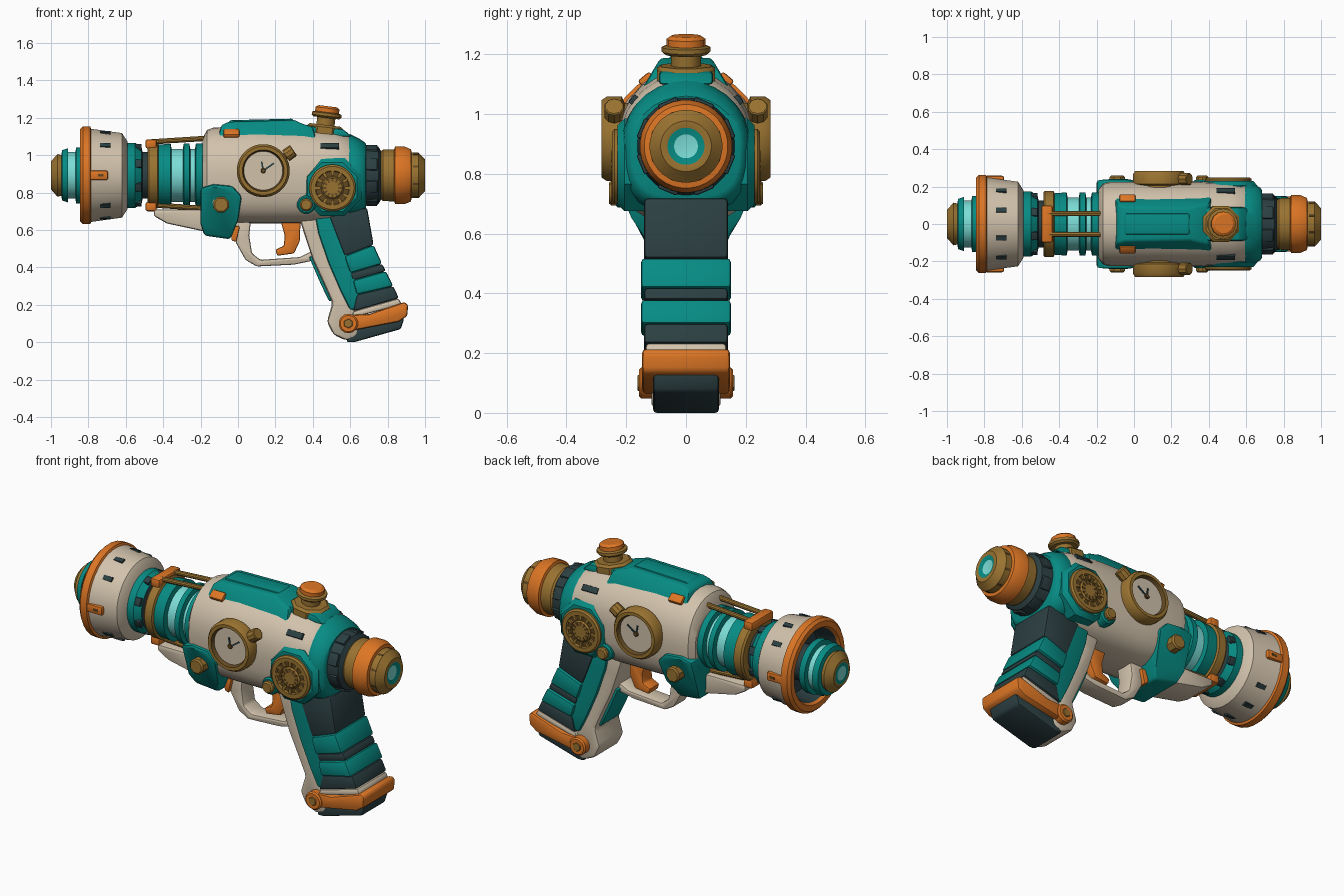
import bpy, bmesh, math
from mathutils import Matrix, Vector

if "Cube" in bpy.data.objects:
    bpy.data.objects.remove(bpy.data.objects["Cube"])

AX = 0.892  # height of the barrel axis
T, R = Matrix.Translation, Matrix.Rotation
ALONG_X = T((0, 0, AX)) @ R(math.pi / 2, 4, 'Y')
COLOURS = {
    "teal": (0.002, 0.26, 0.23), "cream": (0.64, 0.54, 0.41),
    "orange": (0.72, 0.18, 0.018), "gold": (0.32, 0.17, 0.03),
    "dark": (0.025, 0.05, 0.055), "cyan": (0.2, 0.72, 0.68),
    "bronze": (0.12, 0.065, 0.016),
}
NAMES = list(COLOURS)
MATS = {}
for key, rgb in COLOURS.items():
    m = bpy.data.materials.new(key)
    m.use_nodes = True
    m.diffuse_color = (*rgb, 1)
    bsdf = m.node_tree.nodes["Principled BSDF"]
    bsdf.inputs["Base Color"].default_value = (*rgb, 1)
    bsdf.inputs["Roughness"].default_value = 0.6
    MATS[key] = m


def finish(name, bm, matrix=None, bevel=0):
    """Clean, bevel, colour and link a mesh."""
    bmesh.ops.remove_doubles(bm, verts=bm.verts, dist=0.0001)
    bmesh.ops.recalc_face_normals(bm, faces=bm.faces)
    if bevel:
        edges = [e for e in bm.edges if e.calc_face_angle(0) > 0.5]
        bmesh.ops.bevel(bm, geom=edges, offset=bevel, segments=2, profile=0.5,
                        affect='EDGES', clamp_overlap=True, material=-1)
    if matrix:
        bm.transform(matrix)
    used = sorted({f.material_index for f in bm.faces})
    for f in bm.faces:
        f.material_index = used.index(f.material_index)
    me = bpy.data.meshes.new(name)
    bm.to_mesh(me)
    bm.free()
    for i in used:
        me.materials.append(MATS[NAMES[i]])
    me.shade_smooth()
    me.set_sharp_from_angle(angle=math.radians(35))
    ob = bpy.data.objects.new(name, me)
    bpy.context.scene.collection.objects.link(ob)


def skin(bm, rings, mats):
    """Join rings of equal length with quads, one colour per step."""
    rings = [[bm.verts.new(p) for p in ring] for ring in rings]
    n = len(rings[0])
    for a, b, mat in zip(rings, rings[1:], mats):
        for i in range(n):
            j = (i + 1) % n
            bm.faces.new((a[i], a[j], b[j], b[i])).material_index = NAMES.index(mat)
    return rings


def lathe(name, prof, matrix=ALONG_X, n=32):
    """Revolve (height, radius, colour after this point) about local z."""
    bm = bmesh.new()
    angles = [math.tau * (i + 0.5) / n for i in range(n)]
    skin(bm, [[(max(r, 1e-6) * math.cos(a), max(r, 1e-6) * math.sin(a), h) for a in angles]
              for h, r, _ in prof], [p[2] for p in prof])
    finish(name, bm, matrix)


def disc(name, mat, h0, h1, r, matrix, n=24, chamfer=0.008):
    lathe(name, [(h0, 0, mat), (h0, r, mat), (h1 - chamfer, r, mat),
                 (h1, r - chamfer, mat), (h1, 0, mat)], matrix, n)


def prism(name, outline, half, mat, bevel=0.012):
    """Extrude an x-z outline across y; half may vary with height."""
    w = half if callable(half) else (lambda z: half)
    bm = bmesh.new()
    rings = skin(bm, [[(x, s * w(z), z) for x, z in outline] for s in (-1, 1)], [mat])
    for ring in rings:
        bm.faces.new(ring).material_index = NAMES.index(mat)
    finish(name, bm, None, bevel)


def box(name, size, matrix, mat, bevel=0.0):
    bm = bmesh.new()
    bmesh.ops.create_cube(bm, size=1, matrix=Matrix.Diagonal((*size, 1)))
    for f in bm.faces:
        f.material_index = NAMES.index(mat)
    finish(name, bm, matrix, bevel)


def rod(name, a, b, r, mat, n=10):
    a, d = Vector(a), Vector(b) - Vector(a)
    disc(name, mat, 0, d.length, r, T(a) @ d.to_track_quat('Z', 'Y').to_matrix().to_4x4(), n, 0.004)


def loft(name, stations, mat, top_power=1.0):
    """Round-topped, squarer-bottomed hull through (x, half width, top, bottom)."""
    bm, rings = bmesh.new(), []
    for x, w, top, bot in stations:
        ring = []
        for i in range(28):
            c, s = math.cos(math.tau * i / 28), math.sin(math.tau * i / 28)
            p = top_power if s >= 0 else 0.65
            ring.append((x, math.copysign(abs(c) ** p, c) * w,
                         0.9 + abs(s) ** p * (top - 0.9 if s > 0 else bot - 0.9)))
        rings.append(ring)
    rings = skin(bm, rings, [mat] * len(rings))
    for ring in (rings[0], rings[-1]):
        bm.faces.new(ring).material_index = NAMES.index(mat)
    finish(name, bm)


# Muzzle: bell, inner emitter and neck
lathe("muzzle_bell", [(-.59, 0, "cream"), (-.59, .18, "cream"), (-.62, .227, "cream"),
                      (-.785, .25, "orange"), (-.79, .262, "orange"), (-.83, .262, "orange"),
                      (-.845, .247, "orange"), (-.845, .215, "orange"), (-.83, .205, "dark"),
                      (-.72, .18, "dark"), (-.72, 0, "dark")])
lathe("muzzle_emitter", [(-.72, .1, "dark"), (-.83, .1, "teal"), (-.83, .15, "teal"),
                         (-.865, .15, "teal"), (-.87, .125, "cyan"), (-.91, .125, "teal"),
                         (-.91, .145, "teal"), (-.94, .135, "teal"), (-.945, .11, "gold"),
                         (-.965, .115, "gold"), (-1, .075, "gold"), (-1, .06, "teal"),
                         (-1, .04, "cyan"), (-.99, 0, "cyan")])
lathe("muzzle_neck", [(-.6, 0, "teal"), (-.6, .175, "teal"), (-.55, .175, "teal"),
                      (-.515, .15, "dark"), (-.51, .125, "dark"), (-.48, .125, "dark"), (-.48, 0, "dark")])
for i in range(8):
    turn = T((0, 0, AX)) @ R(math.tau * (i + .5) / 8, 4, 'X')
    box("neck_lug", (.04, .045, .02), turn @ T((-.535, 0, .163)), "dark", .004)
    box("rear_notch", (.03, .012, .01), turn @ T((.95, 0, .118)), "bronze")
    box("rear_rib", (.06, .07, .03), turn @ T((.715, 0, .15)), "dark", .006)
for deg in (18, 48, 132, 162):
    for s in (1, -1):
        box("bell_slot", (.055, .026, .014), T((0, 0, AX)) @ R(math.radians(s * deg), 4, 'X')
            @ T((-.71, 0, .238)), "dark")
for s in (1, -1):
    lug = T((-.745, s * .243, AX))
    box("bell_lug", (.1, .03, .05), lug, "orange", .01)
    box("bell_lug_slot", (.03, .034, .014), lug @ T((.012, 0, 0)), "bronze")

# Energy coil with gold collar
lathe("energy_coil", [(-.485, 0, "gold"), (-.485, .17, "gold"), (-.475, .178, "gold"),
                      (-.43, .178, "gold"), (-.425, .165, "teal"), (-.36, .17, "teal"),
                      (-.355, .142, "cyan"), (-.295, .142, "teal"), (-.29, .17, "teal"),
                      (-.26, .17, "teal"), (-.255, .142, "cyan"), (-.23, .142, "teal"),
                      (-.225, .17, "teal"), (-.16, .17, "teal"), (-.16, 0, "teal")])
for z0, z1 in ((1.06, 1.09), (.725, .715)):
    box("coil_bracket", (.06, .2, .05), T((-.465, 0, z0)), "orange", .012)
    for s in (1, -1):
        rod("coil_rod", (-.48, s * .055, z0 + .01), (-.17, s * .055, z1), .014, "gold")
prism("under_rail", [(-.45, .71), (-.19, .71), (-.17, .59), (-.38, .635), (-.45, .675)], .1, "cream")

# Body hull, rear shell and top plate
loft("body", [(-.19, .185, 1.09, .69), (-.165, .217, 1.135, .655), (-.13, .225, 1.148, .64),
              (.1, .226, 1.153, .635), (.35, .226, 1.147, .635), (.52, .22, 1.128, .65),
              (.59, .212, 1.108, .68), (.61, .2, 1.09, .69)], "cream", .93)
loft("rear_shell", [(.55, .2, 1.1, .68), (.6, .214, 1.112, .67), (.645, .21, 1.09, .68),
                    (.675, .195, 1.07, .7), (.685, .18, 1.06, .72)], "teal")
prism("top_plate", [(-.11, 1.08), (-.09, 1.16), (-.05, 1.178), (.3, 1.188), (.34, 1.17),
                    (.4, 1.15), (.42, 1.08)], lambda z: .15 - (z - 1.08) * .6, "teal")
prism("top_ridge", [(-.07, 1.16), (-.04, 1.187), (.29, 1.195), (.32, 1.16)], .055, "teal", .006)
prism("knob_saddle", [(.36, 1.09), (.38, 1.155), (.56, 1.14), (.61, 1.1)], .09, "teal")

# Rear cap
lathe("rear_cap", [(.67, 0, "dark"), (.67, .165, "dark"), (.75, .155, "dark"), (.765, .13, "gold"),
                   (.775, .138, "gold"), (.835, .14, "orange"), (.84, .155, "orange"),
                   (.89, .155, "orange"), (.925, .14, "orange"), (.928, .122, "gold"),
                   (.965, .122, "gold"), (1, .085, "gold"), (1, .062, "teal"), (.99, .04, "cyan"),
                   (.995, 0, "cyan")])

# Tilted knob on top
KNOB = T((.46, 0, 1.1)) @ R(math.radians(7), 4, 'Y')
lathe("knob_base", [(0, 0, "gold"), (0, .105, "gold"), (.05, .105, "gold"), (.062, .09, "gold"),
                    (.062, 0, "gold")], KNOB, 8)
lathe("knob", [(.05, .05, "gold"), (.1, .05, "gold"), (.1, .07, "gold"), (.11, .082, "gold"),
               (.125, .082, "gold"), (.13, .066, "orange"), (.152, .066, "orange"),
               (.163, .05, "orange"), (.163, 0, "orange")], KNOB, 14)

# Front bracket wrapping under the body
prism("front_bracket", [(-.2, .825), (-.13, .845), (-.03, .835), (.02, .78), (.0, .65), (-.04, .55),
                        (-.18, .57), (-.2, .63)],
      lambda z: .12 + min(1, max(0, (z - .55) / .17)) * .12, "teal", .015)
prism("bracket_wedge", [(-.04, .62), (.01, .62), (-.01, .535), (-.035, .545)], .075, "orange", .006)

# Details on both sides
for s in (1, -1):
    def side(x, z):
        return T((x, 0, z)) @ R(-s * math.pi / 2, 4, 'X')

    disc("bracket_bolt", "gold", .2, .258, .045, side(-.09, .735), 8)

    # Dial with hands and crown
    lathe("dial", [(.17, .12, "gold"), (.205, .12, "gold"), (.215, .142, "gold"), (.265, .142, "gold"),
                   (.283, .13, "gold"), (.283, .112, "bronze"), (.262, .104, "cream"), (.262, 0, "cream")],
          side(.135, .917))
    for ang, length in ((35, .07), (100, .05)):
        box("dial_hand", (length, .006, .009), T((.135, s * .264, .917)) @ R(-math.radians(ang), 4, 'Y')
            @ T((length / 2, 0, 0)), "dark")
    disc("dial_hub", "bronze", .26, .272, .014, side(.135, .917), 10, .003)
    rod("crown_stem", (.23, s * .24, .98), (.27, s * .24, 1.007), .018, "gold")
    rod("crown", (.255, s * .24, .997), (.297, s * .24, 1.026), .034, "gold")

    # Gear housing
    disc("gear_housing", "teal", .1, .23, .168, side(.505, .83), 8, .025)
    lathe("gear_ring", [(.2, .125, "gold"), (.24, .125, "gold"), (.248, .115, "gold"),
                        (.248, .092, "gold"), (.236, .088, "bronze"), (.236, 0, "bronze")], side(.505, .825))
    disc("gear_hub", "gold", .23, .247, .06, side(.505, .825), 16)
    for i in range(12):
        spoke = T((.505, s * .24, .825)) @ R(math.tau * i / 12, 4, 'Y')
        box("gear_tooth", (.03, .012, .016), spoke @ T((.08, 0, 0)), "gold")
        box("gear_notch", (.02, .012, .01), spoke @ T((.043, s * .003, 0)), "bronze")
    disc("small_bolt_seat", "teal", .12, .235, .05, side(.365, .735), 12)
    disc("small_bolt", "gold", .22, .258, .035, side(.365, .735), 10)

    # Vents and tabs on the upper slope
    box("vent", (.1, .016, .034), T((.49, s * .176, 1.048)) @ R(s * math.radians(40), 4, 'X'), "dark", .003)
    box("tab", (.085, .03, .05), T((-.035, s * .133, 1.115)) @ R(s * math.radians(50), 4, 'X'), "orange", .008)

    # Bolt at the foot of the grip
    disc("foot_bolt", "orange", .1, .158, .052, side(.59, .1), 14)
    disc("foot_bolt_core", "gold", .15, .163, .026, side(.59, .1), 6, .003)

# Trigger and guard
prism("trigger_guard", [(-.03, .66), (-.01, .53), (.04, .44), (.1, .405), (.3, .415), (.42, .44),
                        (.42, .5), (.33, .455), (.12, .44), (.075, .475), (.06, .57), (.07, .66)],
      .055, "cream", .01)
prism("trigger", [(.225, .66), (.335, .66), (.33, .54), (.3, .475), (.21, .462), (.2, .495), (.245, .515),
                  (.25, .57)], .045, "orange", .008)

# Grip: frame, core, bands and foot
prism("grip_frame", [(.31, .72), (.5, .72), (.47, .56), (.53, .4), (.6, .26), (.66, .17), (.64, .03),
                     (.58, .008), (.51, .04), (.475, .11), (.505, .21), (.46, .31), (.4, .44), (.36, .56)],
      .115, "cream", .02)
prism("grip_front_strip", [(.38, .455), (.445, .305), (.487, .22), (.53, .22), (.49, .33), (.42, .47)],
      .085, "teal", .006)
prism("grip_core", [(.40, .74), (.66, .74), (.68, .58), (.75, .4), (.83, .22), (.6, .17), (.55, .27),
                    (.485, .42), (.43, .58)], .132, "teal", .015)
LINES = [((.485, .68), (.69, .72)), ((.57, .46), (.725, .52)), ((.6, .37), (.77, .42)),
         ((.615, .33), (.79, .38)), ((.635, .255), (.83, .3)), ((.615, .165), (.86, .235)),
         ((.61, .13), (.875, .2))]
STYLE = [("dark", .14), ("teal", .15), ("dark", .14), ("teal", .15), ("dark", .14), ("cream", .135)]
for (a, b), (c, d), (mat, half) in zip(LINES, LINES[1:], STYLE):
    prism("grip_band", [a, b, d, c], half, mat, .012)
prism("foot_band", [(.58, .145), (.7, .15), (.89, .215), (.91, .2), (.905, .14), (.86, .11), (.6, .06)],
      .147, "orange", .015)
prism("foot_base", [(.58, .0), (.62, .0), (.87, .07), (.89, .13), (.6, .09)], .11, "dark", .012)
